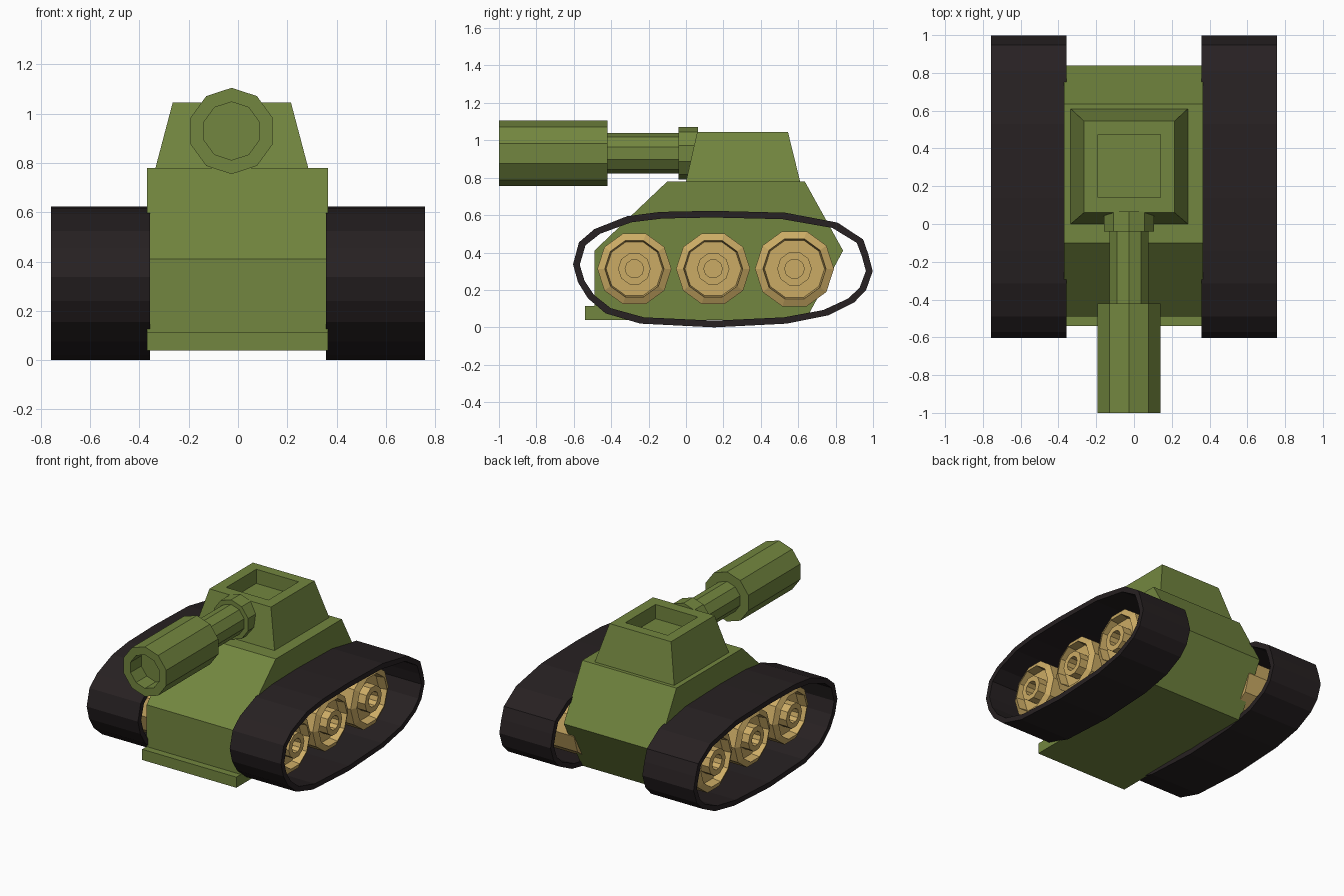
import bpy, bmesh, math

if "Cube" in bpy.data.objects:
    bpy.data.objects.remove(bpy.data.objects["Cube"])


def material(name, rgb):
    m = bpy.data.materials.new(name)
    m.diffuse_color = (*rgb, 1)
    m.use_nodes = True
    m.node_tree.nodes["Principled BSDF"].inputs["Base Color"].default_value = m.diffuse_color
    return m


GREEN = material("olive_green", (0.17, 0.24, 0.05))
BLACK = material("dark_rubber", (0.02, 0.015, 0.016))
GOLD = material("tan", (0.60, 0.41, 0.13))


def loft(name, rings, mat, closed=False):
    """Join equal-length point rings with quads; cap the ends or close the loop."""
    bm = bmesh.new()
    vs = [[bm.verts.new(p) for p in ring] for ring in rings]
    n = len(vs[0])
    pairs = list(zip(vs, vs[1:])) + ([(vs[-1], vs[0])] if closed else [])
    for a, b in pairs:
        for i in range(n):
            j = (i + 1) % n
            bm.faces.new((a[i], a[j], b[j], b[i]))
    if not closed:
        bm.faces.new(vs[0])
        bm.faces.new(vs[-1])
    bmesh.ops.recalc_face_normals(bm, faces=bm.faces)
    me = bpy.data.meshes.new(name)
    bm.to_mesh(me)
    bm.free()
    me.materials.append(mat)
    ob = bpy.data.objects.new(name, me)
    bpy.context.collection.objects.link(ob)
    return ob


def circle(r, n=10, start=0.0):
    return [(r * math.cos(start + i * math.tau / n), r * math.sin(start + i * math.tau / n))
            for i in range(n)]


def rect(x0, x1, y0, y1, z):
    return [(x0, y0, z), (x1, y0, z), (x1, y1, z), (x0, y1, z)]


# Hull: side profile with front lip, extruded across x
hull = [(-.54, .04), (.64, .04), (.84, .41), (.635, .78), (-.10, .78),
        (-.49, .41), (-.49, .115), (-.54, .115)]
loft("hull", [[(x, y, z) for y, z in hull] for x in (-.37, .365)], GREEN)

# Turret with sunken open hatch
loft("turret", [rect(-.335, .285, 0, .61, .78), rect(-.265, .215, .06, .545, 1.045),
                rect(-.19, .14, .14, .475, 1.045), rect(-.19, .14, .14, .475, .945)], GREEN)


# Gun: ten-sided sections along y
def gun_part(name, sections):
    loft(name, [[(-.026 + a, y, .93 + b) for a, b in circle(r, 10, math.pi / 2)]
                for y, r in sections], GREEN)


gun_part("gun_muzzle", [(-.42, .175), (-1, .175), (-1, .118), (-.88, .118)])
gun_part("gun_barrel", [(-.43, .108), (0, .108)])
gun_part("gun_collar", [(-.04, .14), (.065, .14)])

# Track belt outline (y, z)
belt = [(-.604, .337), (-.572, .455), (-.49, .525), (-.315, .594), (-.14, .617),
        (.14, .623), (.53, .613), (.81, .56), (.947, .47), (.975, .39),
        (.998, .30), (.963, .20), (.90, .134), (.76, .064), (.54, .02),
        (.15, 0), (-.245, .02), (-.43, .075), (-.524, .155), (-.577, .24)]
inner = [(.195 + (y - .195) * .955, .312 + (z - .312) * .885) for y, z in belt]

for side, s in (("right", 1), ("left", -1)):
    loft(side + "_track", [[(s * x, y, z) for y, z in prof] for x, prof in
                           ((.358, belt), (.758, belt), (.758, inner), (.358, inner))],
         BLACK, closed=True)

    # Road wheels: dished rim and hollow hub
    for pos, y0, R in (("front", -.276, .198), ("middle", .145, .198), ("rear", .58, .211)):
        sections = [(.32, 1), (.62, 1), (.64, .8), (.58, .76), (.58, .44),
                    (.65, .44), (.65, .25), (.58, .25)]
        loft(f"{side}_{pos}_wheel", [[(s * x, y0 + a, .313 + b) for a, b in circle(R * k)]
                                     for x, k in sections], GOLD)
